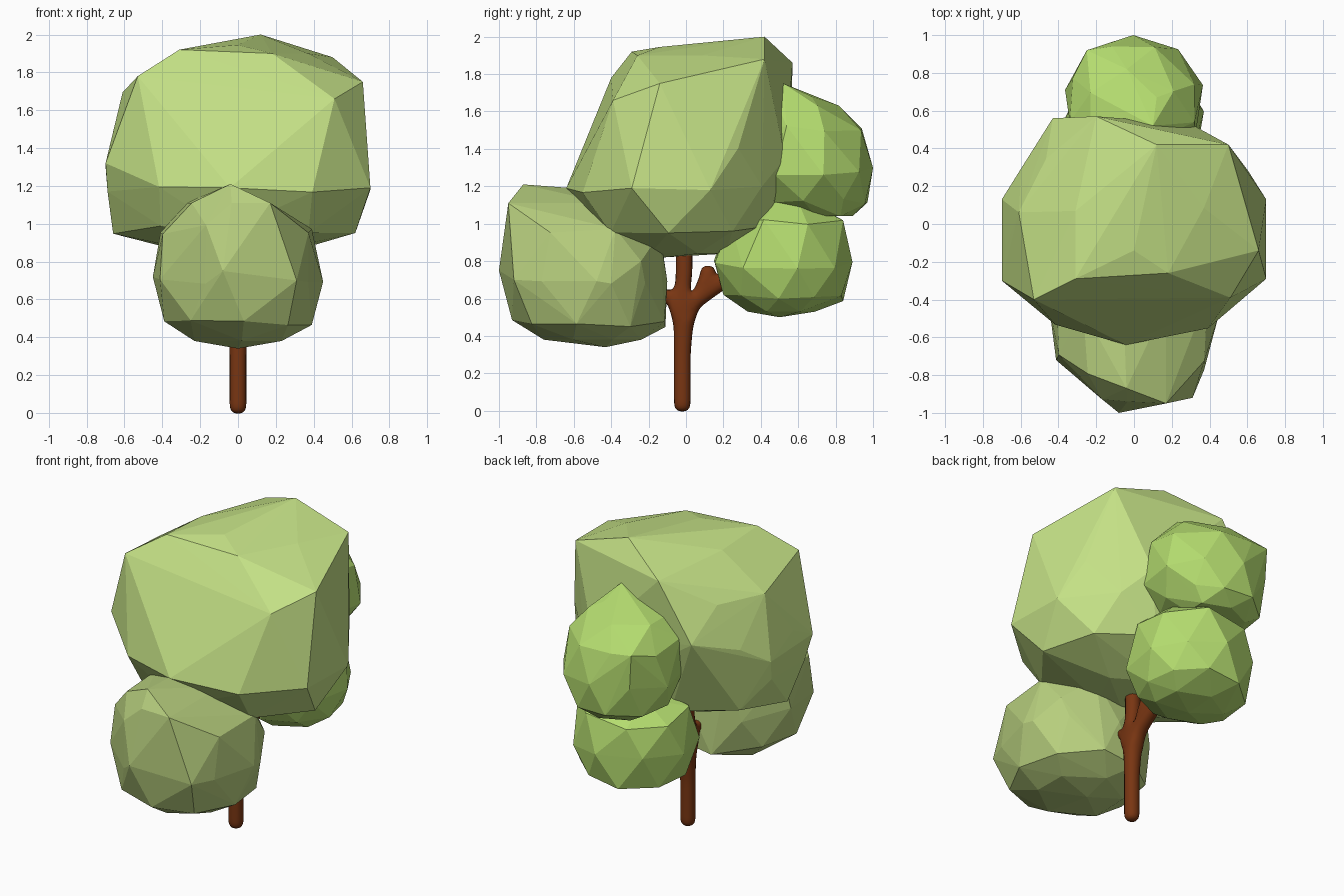
import bpy, bmesh, math, random

if "Cube" in bpy.data.objects:
    bpy.data.objects.remove(bpy.data.objects["Cube"])

random.seed(7)


def material(name, rgb):
    m = bpy.data.materials.new(name)
    m.diffuse_color = (*rgb, 1)
    m.use_nodes = True
    m.node_tree.nodes["Principled BSDF"].inputs["Base Color"].default_value = m.diffuse_color
    return m


def ring(z, cx, cy, rx, ry, n, phase, jitter):
    """Slightly irregular polygon ring that fills the given radii exactly."""
    angles = [phase + (i + random.uniform(-.12, .12)) * math.tau / n for i in range(n)]

    def fit(vals, c, r):
        lo, hi = min(vals), max(vals)
        return [c - r + 2 * r * (v - lo) / (hi - lo) for v in vals]

    xs = fit([math.cos(a) for a in angles], cx, rx)
    ys = fit([math.sin(a) for a in angles], cy, ry)
    return [(x, y, z + random.uniform(-jitter, jitter)) for x, y in zip(xs, ys)]


def foliage(name, rings, peaks, mat):
    """Faceted leaf clump: convex hull around stacked rings and a few peaks."""
    bm = bmesh.new()
    for i, r in enumerate(rings):
        n = r[5]
        phase = math.pi / 2 + (i % 2) * math.pi / n
        jitter = 0 if i in (0, len(rings) - 1) else .025
        for p in ring(*r, phase, jitter):
            bm.verts.new(p)
    for p in peaks:
        bm.verts.new(p)
    bmesh.ops.convex_hull(bm, input=bm.verts[:])
    bmesh.ops.delete(bm, geom=[v for v in bm.verts if not v.link_faces], context='VERTS')
    bmesh.ops.recalc_face_normals(bm, faces=bm.faces[:])
    me = bpy.data.meshes.new(name)
    bm.to_mesh(me)
    bm.free()
    me.materials.append(mat)
    ob = bpy.data.objects.new(name, me)
    bpy.context.collection.objects.link(ob)
    return ob


leaf_main = material("leaf_main", (.56, .76, .24))
leaf_front = material("leaf_front", (.48, .63, .21))
leaf_back = material("leaf_back", (.46, .72, .16))
bark = material("bark", (.19, .036, .006))

# Large crown: ring rows are z, centre x, centre y, radius x, radius y, sides
foliage("main_crown", [
    (0.84, 0.00, 0.01, .24, .20, 5),
    (0.97, -.02, -.03, .64, .47, 9),
    (1.18, 0.00, -.06, .69, .58, 10),
    (1.40, 0.00, -.01, .68, .52, 9),
    (1.70, 0.00, 0.06, .61, .44, 8),
    (1.90, 0.03, 0.10, .34, .36, 6),
], [(.12, .42, 2.0), (-.31, -.29, 1.92), (.50, .42, 1.88), (.66, -.14, 1.75),
    (-.20, .57, 1.86), (-.53, -.40, 1.78), (.51, -.39, 1.66), (0, -.14, 1.945),
    (-.43, .56, 1.50), (0, -.12, .82), (-.70, -.30, 1.32), (-.70, .13, 1.30),
    (.70, -.29, 1.19), (.70, .13, 1.18), (.30, .53, 1.35)], leaf_main)

# Front clump
foliage("front_clump", [
    (0.38, 0.00, -.50, .23, .26, 6),
    (0.47, 0.00, -.52, .39, .41, 9),
    (0.70, 0.00, -.52, .45, .42, 9),
    (0.97, -.01, -.54, .40, .40, 8),
    (1.11, -.05, -.59, .22, .35, 6),
], [(-.04, -.87, 1.21), (-.05, -.60, 1.19), (0, -.43, .34), (-.08, -1.0, .75),
    (.44, -.40, .68), (.36, -.24, .80), (.31, -.92, .70), (.17, -.95, 1.11)], leaf_front)

# Two back clumps, lower and upper
foliage("lower_back_clump", [
    (0.53, 0.00, 0.51, .20, .18, 6),
    (0.60, 0.00, 0.52, .31, .32, 9),
    (0.78, 0.00, 0.52, .37, .37, 9),
    (1.00, 0.00, 0.53, .32, .31, 8),
    (1.10, 0.02, 0.53, .17, .16, 6),
], [(.17, .50, 1.14), (.16, .59, 1.14), (0, .50, .50)], leaf_back)
foliage("upper_back_clump", [
    (1.04, 0.00, 0.76, .17, .13, 6),
    (1.11, -.01, 0.67, .29, .30, 9),
    (1.28, 0.00, 0.66, .365, .34, 9),
    (1.50, -.01, 0.64, .33, .30, 8),
    (1.63, -.01, 0.60, .22, .22, 6),
], [(.10, .52, 1.75), (.12, .67, 1.68), (-.25, .92, 1.52)], leaf_back)

# Trunk and branches: a skinned skeleton in the y-z plane (y, z, radius)
nodes = [(-.02, -.01, .048), (-.02, .30, .048), (-.01, .55, .06), (-.01, .72, .048),
         (-.01, 1.0, .048), (.11, .64, .048), (.32, .77, .045), (.12, .78, .042),
         (-.08, .61, .035), (-.30, .66, .035)]
edges = [(0, 1), (1, 2), (2, 3), (3, 4), (2, 5), (5, 6), (5, 7), (2, 8), (8, 9)]
me = bpy.data.meshes.new("trunk")
me.from_pydata([(0, y, z) for y, z, r in nodes], edges, [])
me.materials.append(bark)
trunk = bpy.data.objects.new("trunk", me)
bpy.context.collection.objects.link(trunk)
skin = trunk.modifiers.new("skin", 'SKIN')
skin.use_smooth_shade = True
for sv, (y, z, r) in zip(me.skin_vertices[0].data, nodes):
    sv.radius = (r, r)
me.skin_vertices[0].data[0].use_root = True
sub = trunk.modifiers.new("rounding", 'SUBSURF')
sub.levels = sub.render_levels = 2
